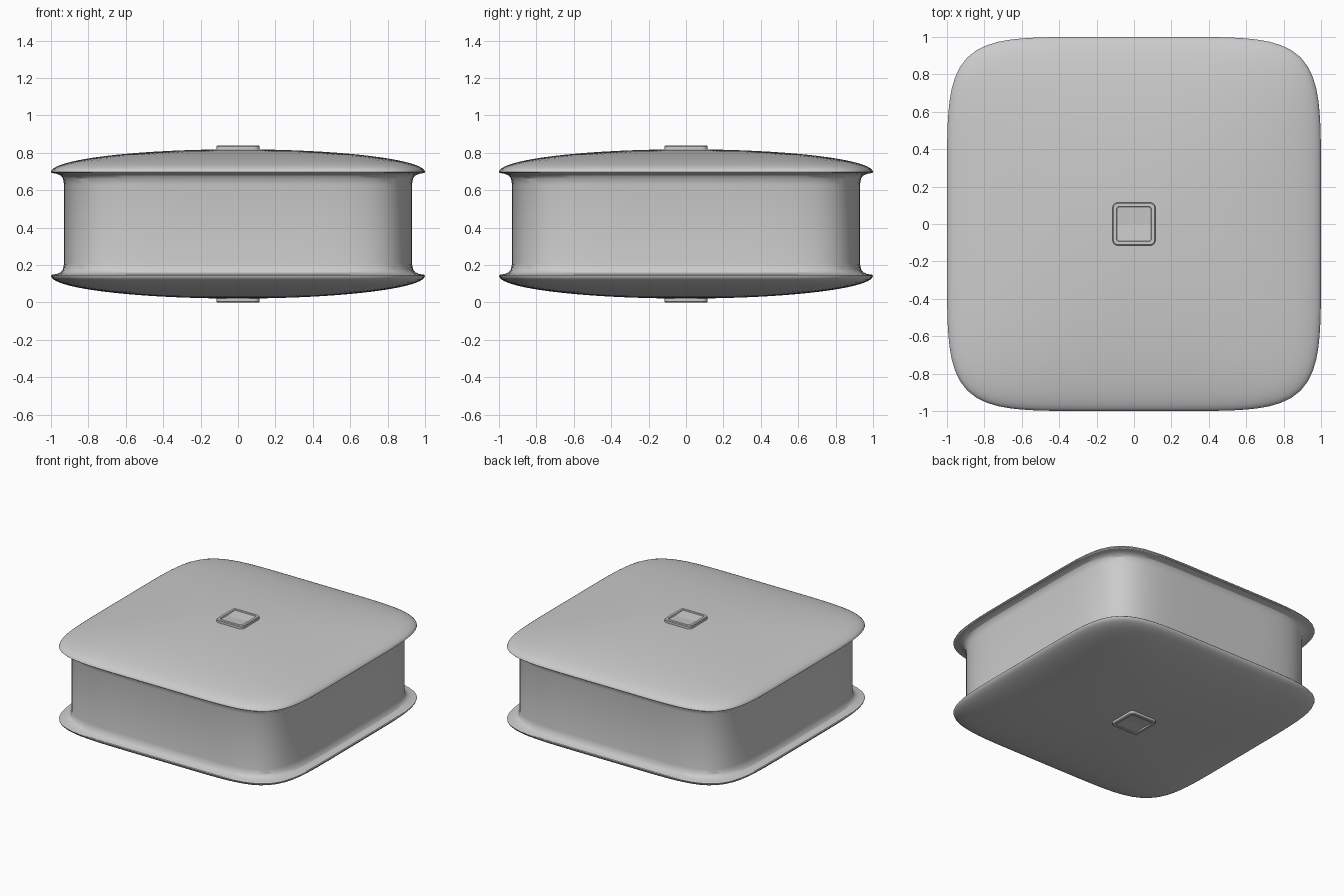
import bpy, bmesh
from math import sin, cos, pi

cube = bpy.data.objects.get("Cube")
if cube:
    bpy.data.objects.remove(cube)

HEIGHT = 0.84

# One plain grey for everything
grey = bpy.data.materials.new("plain grey")
grey.use_nodes = True
colour = (0.6, 0.6, 0.6, 1)
grey.diffuse_color = colour
grey.node_tree.nodes["Principled BSDF"].inputs["Base Color"].default_value = colour


def squircle(radius, power, z, count=128):
    """Closed loop of points on a rounded square with bowed sides."""
    points = []
    for i in range(count):
        c, s = cos(2 * pi * i / count), sin(2 * pi * i / count)
        rho = radius * (abs(c) ** power + abs(s) ** power) ** (-1 / power)
        points.append((rho * c, rho * s, z))
    return points


def rounded_square(half, corner, z, steps=5):
    """Rounded square loop with a midpoint on the left and right sides."""
    points = [(half, 0, z)]
    for q, (sx, sy) in enumerate([(1, 1), (-1, 1), (-1, -1), (1, -1)]):
        if q == 2:
            points.append((-half, 0, z))
        for i in range(steps + 1):
            a = (q + i / steps) * pi / 2
            points.append((sx * (half - corner) + corner * cos(a),
                           sy * (half - corner) + corner * sin(a), z))
    return points


def bridge(bm, loops):
    """Skin consecutive loops and return their vertices."""
    rings = [[bm.verts.new(p) for p in loop] for loop in loops]
    for a, b in zip(rings, rings[1:]):
        for i in range(len(a)):
            j = (i + 1) % len(a)
            bm.faces.new((a[i], a[j], b[j], b[i]))
    return rings


def finish(bm, name):
    bmesh.ops.recalc_face_normals(bm, faces=bm.faces)
    mesh = bpy.data.meshes.new(name)
    bm.to_mesh(mesh)
    bm.free()
    mesh.materials.append(grey)
    obj = bpy.data.objects.new(name, mesh)
    bpy.context.collection.objects.link(obj)
    bpy.ops.object.select_all(action='DESELECT')
    obj.select_set(True)
    bpy.context.view_layer.objects.active = obj
    bpy.ops.object.shade_smooth_by_angle(angle=pi / 6)
    return obj


# Body: domed lid, thin overhanging lip, filleted wall, mirrored below
STEPS = 20
half = []
for i in range(1, STEPS + 1):
    t = i / STEPS * pi / 2
    half.append((sin(t), 0.697 + 0.122 * cos(t)))
half += [(0.995, 0.692), (0.97, 0.688), (0.948, 0.679), (0.936, 0.663), (0.93, 0.63)]
profile = half + [(r, HEIGHT - z) for r, z in reversed(half)]

bm = bmesh.new()
rings = bridge(bm, [squircle(r, 2 + 4 * min(1, r / 0.93) ** 2, z) for r, z in profile])
for ring, z in ((rings[0], 0.819), (rings[-1], HEIGHT - 0.819)):
    centre = bm.verts.new((0, 0, z))
    for i in range(len(ring)):
        bm.faces.new((ring[i], ring[(i + 1) % len(ring)], centre))
finish(bm, "box_body")


# Buttons: raised rim around a recessed floor folded along the middle
def button(name):
    bm = bmesh.new()
    loops = [rounded_square(h, c, z) for h, c, z in (
        (0.115, 0.03, 0.8), (0.115, 0.03, 0.835), (0.11, 0.025, HEIGHT),
        (0.093, 0.012, HEIGHT), (0.09, 0.01, 0.835))]
    loops[-1] = [(x, y, z - 0.006 * (1 - abs(y) / 0.09)) for x, y, z in loops[-1]]
    floor = bridge(bm, loops)[-1]
    middle = len(floor) // 2
    bm.faces.new(floor[:middle + 1])
    bm.faces.new(floor[middle:] + floor[:1])
    edge = bm.edges.get((floor[0], floor[middle]))
    edge.smooth = False
    return finish(bm, name)


button("top_button")
bottom = button("bottom_button")
bottom.rotation_euler.x = pi
bottom.location.z = HEIGHT
